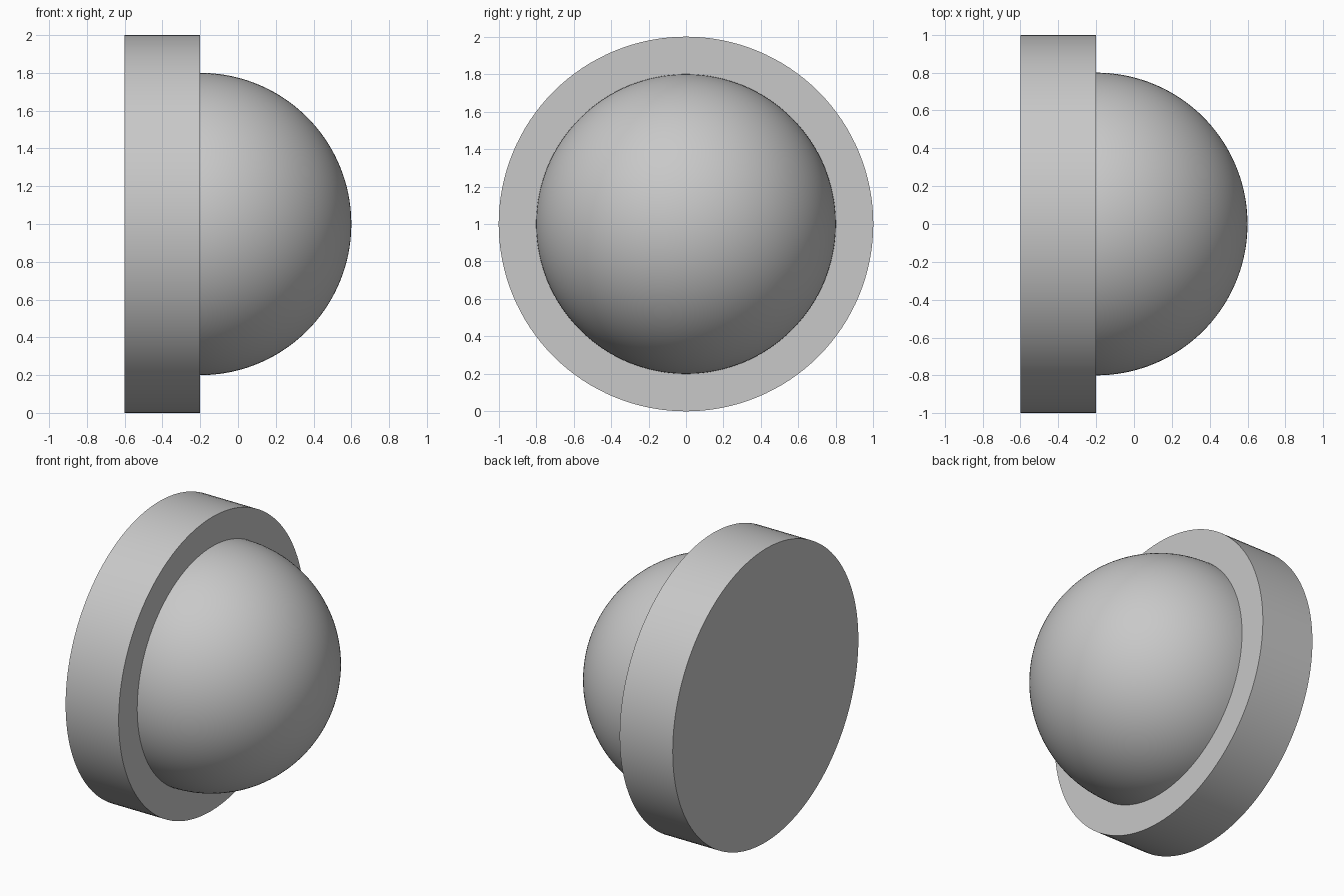
import bpy
import bmesh
from math import sin, cos, pi, radians
from mathutils import Vector

SEGMENTS = 128
CENTRE = Vector((0, 0, 1))
PLATE_BACK, PLATE_FRONT = -0.6, -0.2
PLATE_RADIUS, DOME_RADIUS = 1.0, 0.8

cube = bpy.data.objects.get("Cube")
if cube:
    bpy.data.objects.remove(cube, do_unlink=True)

# Single plain grey
grey = bpy.data.materials.new("light_grey")
grey.use_nodes = True
grey.diffuse_color = (0.58, 0.58, 0.58, 1)
bsdf = next(n for n in grey.node_tree.nodes if n.type == 'BSDF_PRINCIPLED')
bsdf.inputs["Base Color"].default_value = grey.diffuse_color


def lathe(name, profile):
    """Revolve (x, radius) points around the horizontal x axis."""
    bm = bmesh.new()
    verts = [bm.verts.new((x, 0, CENTRE.z + r)) for x, r in profile]
    edges = [bm.edges.new(pair) for pair in zip(verts, verts[1:])]
    bmesh.ops.spin(bm, geom=verts + edges, cent=CENTRE, axis=(1, 0, 0),
                   angle=2 * pi, steps=SEGMENTS)
    bmesh.ops.remove_doubles(bm, verts=bm.verts, dist=0.0001)
    bmesh.ops.recalc_face_normals(bm, faces=bm.faces)
    mesh = bpy.data.meshes.new(name)
    bm.to_mesh(mesh)
    bm.free()
    mesh.materials.append(grey)
    obj = bpy.data.objects.new(name, mesh)
    bpy.context.collection.objects.link(obj)
    bpy.ops.object.select_all(action='DESELECT')
    obj.select_set(True)
    bpy.context.view_layer.objects.active = obj
    bpy.ops.object.shade_smooth_by_angle(angle=radians(30))
    return obj


# Round base plate standing on its rim
lathe("base_plate", [(PLATE_BACK, 0), (PLATE_BACK, PLATE_RADIUS),
                     (PLATE_FRONT, PLATE_RADIUS), (PLATE_FRONT, 0)])

# Hemispherical dome, its closed base sunk slightly into the plate
RINGS = 40
arc = [(PLATE_FRONT + DOME_RADIUS * sin(a), DOME_RADIUS * cos(a))
       for a in (i * pi / 2 / RINGS for i in range(RINGS))]
sunk = PLATE_FRONT - 0.05
lathe("dome", [(sunk, 0), (sunk, DOME_RADIUS)] + arc
      + [(PLATE_FRONT + DOME_RADIUS, 0)])
